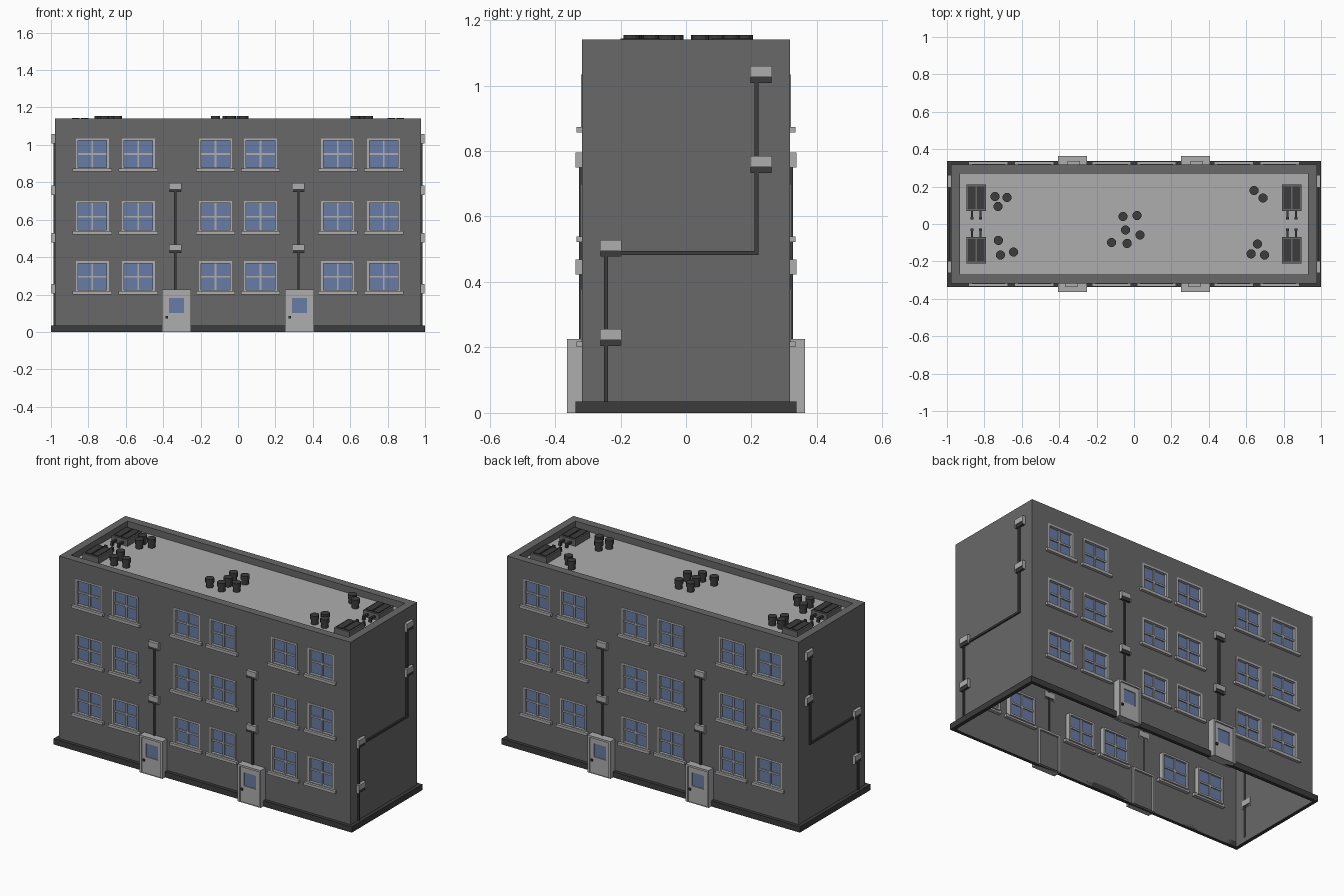
import bpy, bmesh
from math import pi
from mathutils import Matrix, Vector

if "Cube" in bpy.data.objects:
    bpy.data.objects.remove(bpy.data.objects["Cube"])

PARTS = {}
WX, WY, TOP, ROOF = 0.978, 0.318, 1.14, 1.10


def material(name, r, g, b):
    m = bpy.data.materials.new(name)
    m.diffuse_color = (r, g, b, 1)
    m.use_nodes = True
    m.node_tree.nodes["Principled BSDF"].inputs["Base Color"].default_value = m.diffuse_color
    return m


WALL = material("wall_grey", .14, .14, .14)
TRIM = material("light_grey", .42, .42, .42)
DARK = material("dark_grey", .045, .045, .045)
GLASS = material("glass_blue", .14, .2, .38)


def part(name, mat):
    if name not in PARTS:
        PARTS[name] = (bmesh.new(), mat)
    return PARTS[name][0]


def box(name, mat, M, x0, x1, y0, y1, z0, z1):
    c = Vector(((x0 + x1) / 2, (y0 + y1) / 2, (z0 + z1) / 2))
    S = Matrix.Diagonal((x1 - x0, y1 - y0, z1 - z0, 1))
    bmesh.ops.create_cube(part(name, mat), size=1, matrix=M @ Matrix.Translation(c) @ S)


def quad(name, mat, M, *pts):
    bm = part(name, mat)
    bm.faces.new([bm.verts.new(M @ Vector(p)) for p in pts])


def frame(name, mat, M, x0, x1, y0, y1, z0, z1, t):
    box(name, mat, M, x0, x0 + t, y0, y1, z0, z1)
    box(name, mat, M, x1 - t, x1, y0, y1, z0, z1)
    box(name, mat, M, x0 + t, x1 - t, y0, y1, z0, z0 + t)
    box(name, mat, M, x0 + t, x1 - t, y0, y1, z1 - t, z1)


def window(M, cx, z0):
    x0, x1, z1, cz = cx - .088, cx + .088, z0 + .166, z0 + .083
    frame("window_frames", TRIM, M, x0, x1, -.320, -.288, z0, z1, .011)
    box("window_bars", TRIM, M, cx - .005, cx + .005, -.311, -.293, z0 + .01, z1 - .01)
    box("window_bars", TRIM, M, x0 + .01, x1 - .01, -.310, -.294, cz - .005, cz + .005)
    box("window_glass", GLASS, M, x0 + .01, x1 - .01, -.303, -.300, z0 + .01, z1 - .01)
    box("window_sills", TRIM, M, cx - .105, cx + .105, -.335, -.298, z0 - .011, z0 + .006)


def vent(M, d, cx, z0, z1):
    # light hood with a dark recessed slot below
    x0, x1, zs = cx - .033, cx + .033, z0 + (z1 - z0) * .35
    box("vent_hoods", TRIM, M, x0, x1, -d - .019, -d + .003, zs, z1)
    for a in (x0, x1 - .003):
        box("vent_hoods", TRIM, M, a, a + .003, -d - .019, -d + .003, z0, zs)
    box("vent_slots", DARK, M, x0 + .003, x1 - .003, -d - .013, -d, z0, zs)


def pipe(M, d, x0, x1, z0, z1):
    box("pipes", DARK, M, x0 - .006, x1 + .006, -d - .009, -d + .002, z0, z1)


def door(M, cx):
    x0, x1 = cx - .077, cx + .077
    frame("door_frames", TRIM, M, x0, x1, -.363, -.308, -.012, .226, .012)
    # leaf with an opening for the pane
    X0, X1 = cx - .04, cx + .04
    for a, b, c, e in ((x0 + .012, X0, 0, .214), (X1, x1 - .012, 0, .214),
                       (X0, X1, 0, .1), (X0, X1, .182, .214)):
        box("door_leaves", TRIM, M, a, b, -.355, -.335, c, e)
    box("door_glass", GLASS, M, X0, X1, -.350, -.345, .1, .182)
    box("door_knobs", DARK, M, cx - .058, cx - .046, -.364, -.355, .073, .085)


# Facades: wall grid with openings, windows, doors, vents and pipes
cols = [s * c for c in (.779, .533, .12) for s in (-1, 1)]
rows = [.212, .533, .868]
xs = sorted([-WX, WX] + [c + s * .088 for c in cols for s in (-1, 1)])
zs = sorted([0, TOP] + rows + [r + .166 for r in rows])
for M in (Matrix.Identity(4), Matrix.Rotation(pi, 4, 'Z')):
    for i in range(len(xs) - 1):
        for j in range(len(zs) - 1):
            if i % 2 and j % 2:
                continue
            a, b, c, e = xs[i], xs[i + 1], zs[j], zs[j + 1]
            quad("walls", WALL, M, (a, -WY, c), (b, -WY, c), (b, -WY, e), (a, -WY, e))
    for cx in cols:
        for z in rows:
            window(M, cx, z)
    for cx in (-.329, .329):
        door(M, cx)
        pipe(M, WY, cx - .006, cx - .006, .22, .76)
        vent(M, WY, cx - .006, .749, .795)
        vent(M, WY, cx - .006, .422, .468)

# End walls with stepped pipe run, mirrored in x
R = Matrix.Rotation(pi / 2, 4, 'Z')
for M in (R, Matrix.Scale(-1, 4, (1, 0, 0)) @ R):
    quad("walls", WALL, M, (-WY, -WX, 0), (WY, -WX, 0), (WY, -WX, TOP), (-WY, -WX, TOP))
    pipe(M, WX, -.245, -.245, .03, .49)
    pipe(M, WX, -.239, .209, .482, .494)
    pipe(M, WX, .215, .215, .482, 1.02)
    for y, z in ((-.23, .205), (-.23, .477), (.229, .733), (.229, 1.008)):
        vent(M, WX, y, z, z + .051)

# Parapet top and inner faces, roof deck
I = Matrix.Identity(4)
PX, PY = .93, .27
outer = [(-WX, -WY), (WX, -WY), (WX, WY), (-WX, WY)]
inner = [(-PX, -PY), (PX, -PY), (PX, PY), (-PX, PY)]
for k in range(4):
    n = (k + 1) % 4
    quad("walls", WALL, I, (*outer[k], TOP), (*outer[n], TOP), (*inner[n], TOP), (*inner[k], TOP))
    quad("walls", WALL, I, (*inner[k], TOP), (*inner[n], TOP), (*inner[n], ROOF), (*inner[k], ROOF))
quad("roof_deck", TRIM, I, *[(*p, ROOF) for p in inner])

# Plinth ring around the foot
for s in (-1, 1):
    y0, y1 = sorted((s * WY, s * .338))
    x0, x1 = sorted((s * WX, s * 1.0))
    box("plinth", DARK, I, -1, 1, y0, y1, 0, .035)
    box("plinth", DARK, I, x0, x1, -WY, WY, 0, .035)

# Rooftop air units, mirrored into all four corners
for sx in (-1, 1):
    for sy in (-1, 1):
        M = Matrix.Diagonal((sx, sy, 1, 1))
        frame_y = (.07, .21)
        box("air_units", WALL, M, .79, .896, *frame_y, ROOF, 1.138)
        for a in (.799, .847):
            box("air_unit_grilles", DARK, M, a, a + .040, .08, .2, 1.13, 1.143)
        for a in (.815, .86):
            box("air_unit_pipes", DARK, M, a, a + .012, .03, .075, 1.112, 1.124)
            box("air_unit_pipes", DARK, M, a - .001, a + .013, .025, .037, ROOF, 1.126)

# Round roof vents
spots = [(-.743, .147), (-.679, .142), (-.727, .094), (-.725, -.088), (-.714, -.166),
         (-.644, -.15), (-.059, .04), (.016, .045), (-.045, -.032), (.032, -.059),
         (-.12, -.099), (-.037, -.104), (.642, .179), (.69, .139), (.66, -.107),
         (.626, -.16), (.698, -.166)]
for x, y in spots:
    for r, z0, z1 in ((.021, ROOF, 1.132), (.025, 1.128, 1.154)):
        bmesh.ops.create_cone(part("roof_vents", DARK), cap_ends=True, segments=12,
                              radius1=r, radius2=r, depth=z1 - z0,
                              matrix=Matrix.Translation((x, y, (z0 + z1) / 2)))

# Turn every collected part into an object
for name, (bm, mat) in PARTS.items():
    if name == "walls":
        bmesh.ops.remove_doubles(bm, verts=bm.verts, dist=1e-5)
    for v in bm.verts:
        v.co.z = max(v.co.z, 0)
    if name not in ("walls", "roof_deck"):
        bmesh.ops.recalc_face_normals(bm, faces=bm.faces)
    me = bpy.data.meshes.new(name)
    bm.to_mesh(me)
    bm.free()
    me.materials.append(mat)
    bpy.context.collection.objects.link(bpy.data.objects.new(name, me))
